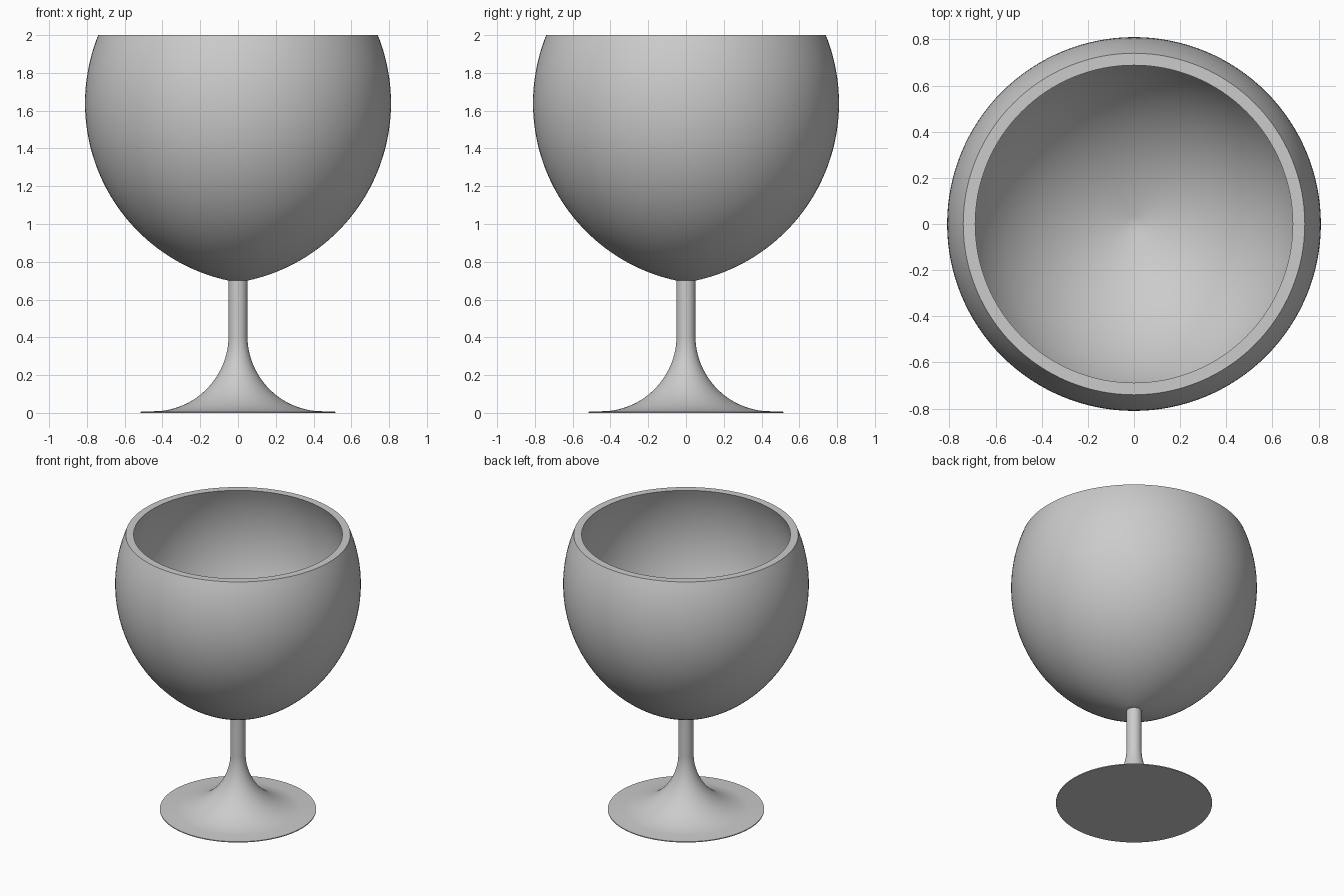
import bpy
import bmesh
from math import asin, cos, pi, sin

SEGMENTS = 128

cube = bpy.data.objects.get("Cube")
if cube:
    bpy.data.objects.remove(cube, do_unlink=True)

grey = bpy.data.materials.new("plain grey")
grey.use_nodes = True
grey.diffuse_color = (0.6, 0.6, 0.6, 1)
grey.node_tree.nodes["Principled BSDF"].inputs["Base Color"].default_value = grey.diffuse_color


def arc(cx, cz, r, start, end, steps):
    """Points (radius, height) along a circular arc."""
    angles = [start + (end - start) * i / steps for i in range(steps + 1)]
    return [(cx + r * cos(a), cz + r * sin(a)) for a in angles]


def lathe(name, profile):
    """Spin a (radius, height) profile around the z axis."""
    bm = bmesh.new()
    verts = [bm.verts.new((r, 0, z)) for r, z in profile]
    edges = [bm.edges.new(pair) for pair in zip(verts, verts[1:])]
    bmesh.ops.spin(bm, geom=verts + edges, cent=(0, 0, 0), axis=(0, 0, 1),
                   angle=2 * pi, steps=SEGMENTS, use_merge=True)
    bmesh.ops.remove_doubles(bm, verts=bm.verts, dist=0.00001)
    bmesh.ops.recalc_face_normals(bm, faces=bm.faces)
    mesh = bpy.data.meshes.new(name)
    bm.to_mesh(mesh)
    bm.free()
    mesh.materials.append(grey)
    obj = bpy.data.objects.new(name, mesh)
    bpy.context.collection.objects.link(obj)
    bpy.ops.object.select_all(action='DESELECT')
    obj.select_set(True)
    bpy.context.view_layer.objects.active = obj
    bpy.ops.object.shade_smooth_by_angle(angle=pi / 6)


# Bowl: two concentric arcs joined by a flat rim
CX, CZ, RIM = -0.151, 1.64, 2.0
OUTER, INNER = 0.961, 0.913
outer = arc(CX, CZ, OUTER, asin((0.7 - CZ) / OUTER), asin((RIM - CZ) / OUTER), 48)
bottom = -pi / 2 + asin(-CX / INNER)
inner = arc(CX, CZ, INNER, asin((RIM - CZ) / INNER), bottom, 48)
inner[-1] = (0, inner[-1][1])
lathe("bowl", [(0, 0.7)] + outer + inner)

# Stem flaring into a thin disc foot
flare = arc(0.45, 0.408, 0.4, -pi / 2 - 0.1, -pi, 32)
lathe("stem_and_foot", [(0, 0), (0.515, 0), (0.515, 0.006)] + flare
      + [(0.05, 0.71), (0, 0.71)])
